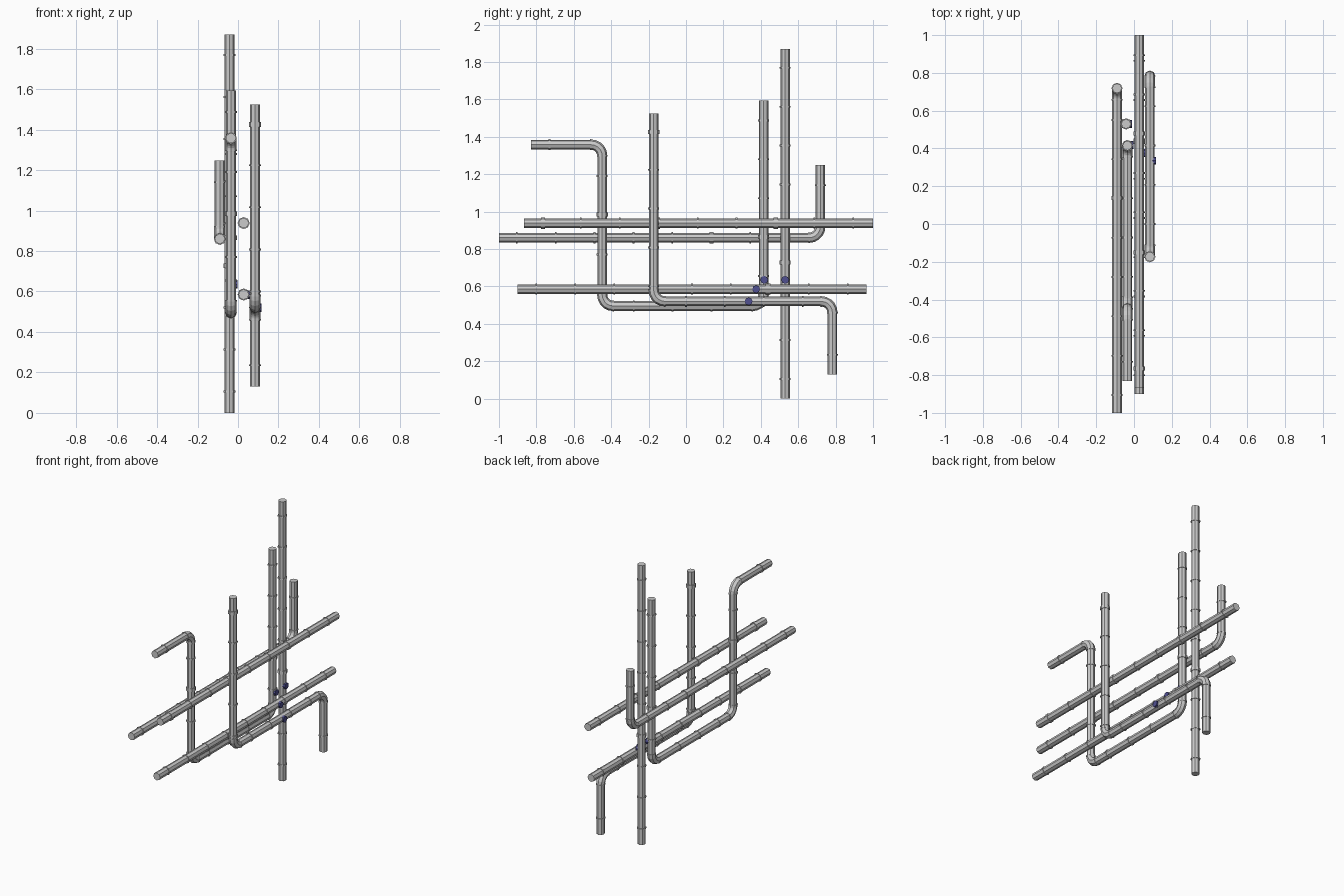
import bpy, bmesh, math
from mathutils import Vector

if "Cube" in bpy.data.objects:
    bpy.data.objects.remove(bpy.data.objects["Cube"])

R = 0.0255      # pipe radius
BEND = 0.06     # elbow centreline radius
SIDES = 8
X = Vector((1, 0, 0))


def sweep(name, pts, radius):
    """Capped tube along a path lying in a plane of constant x."""
    bm = bmesh.new()
    rings = []
    for i, p in enumerate(pts):
        t = (pts[min(i + 1, len(pts) - 1)] - pts[max(i - 1, 0)]).normalized()
        n = t.cross(X)
        rings.append([bm.verts.new(p + radius * (math.cos(a) * X + math.sin(a) * n))
                      for a in (2 * math.pi * k / SIDES for k in range(SIDES))])
    for a, b in zip(rings, rings[1:]):
        for k in range(SIDES):
            j = (k + 1) % SIDES
            bm.faces.new((a[k], a[j], b[j], b[k]))
    bm.faces.new(rings[0])
    bm.faces.new(rings[-1])
    bmesh.ops.recalc_face_normals(bm, faces=bm.faces)
    me = bpy.data.meshes.new(name)
    bm.to_mesh(me)
    bm.free()
    ob = bpy.data.objects.new(name, me)
    bpy.context.collection.objects.link(ob)
    return ob


def collar(name, p, d, length, radius):
    sweep(name, [p - d * length / 2, p + d * length / 2], radius)


def pipe(name, x, corners, bands, wide=()):
    """Pipe with rounded elbows; bands are (segment, coordinate) pairs."""
    c = [Vector((x, y, z)) for y, z in corners]
    path = [c[0]]
    for p, q, r in zip(c, c[1:], c[2:]):
        d1, d2 = (q - p).normalized(), (r - q).normalized()
        arc = []
        for k in range(6):
            a = math.pi / 2 * k / 5
            arc.append(q - BEND * d1 * (1 - math.sin(a)) + BEND * d2 * (1 - math.cos(a)))
        path += arc
        # slightly fatter elbow fitting with an end ring on each side
        sweep(name + "_elbow", [arc[0] - d1 * 0.002] + arc[1:-1] + [arc[-1] + d2 * 0.002], R + 0.002)
        collar(name + "_elbow_ring", arc[0], d1, 0.008, R + 0.0035)
        collar(name + "_elbow_ring", arc[-1], d2, 0.008, R + 0.0035)
    sweep(name, path + [c[-1]], R)
    for items, length, rad in ((bands, 0.009, R + 0.004), (wide, 0.022, R + 0.0045)):
        for seg, v in items:
            d = (c[seg + 1] - c[seg]).normalized()
            p = c[seg].copy()
            p[1 if abs(d.y) > 0.5 else 2] = v
            collar(name + "_collar", p, d, length, rad)


def run(seg, start, count, step=0.208):
    return [(seg, start + step * i) for i in range(count)]


# straight pipes
pipe("riser_pipe", -0.042, [(0.53, 0), (0.53, 1.87)], run(0, 0.105, 9), [(0, 0.727)])
pipe("upper_pipe", 0.028, [(-0.865, 0.938), (1.0, 0.938)], run(0, -0.77, 9),
     [(0, -0.765), (0, -0.15), (0, 0.48)])
pipe("lower_pipe", 0.028, [(-0.9, 0.585), (0.965, 0.585)], run(0, -0.8, 9), [(0, 0.435)])

# bent pipes
pipe("hook_pipe", -0.09, [(-1.0, 0.86), (0.718, 0.86), (0.718, 1.248)],
     run(0, -0.905, 8) + [(1, 1.14)], [(0, 0.137)])
pipe("step_pipe", -0.035, [(-0.83, 1.358), (-0.448, 1.358), (-0.448, 0.495), (0.415, 0.495), (0.415, 1.593)],
     [(0, -0.73), (1, 1.19), (1, 0.77)] + run(2, -0.28, 3) + run(3, 0.655, 5),
     [(1, 0.985), (3, 0.865)])
pipe("drop_pipe", 0.084, [(-0.173, 1.525), (-0.173, 0.52), (0.783, 0.52), (0.783, 0.13)],
     run(1 - 1, 0.60, 5) + run(1, 0.0, 4) + [(2, 0.235)], [(0, 1.425)])

# small blue marker buttons on the right-hand side of four pipes
blue = bpy.data.materials.new("button_blue")
blue.diffuse_color = (0.08, 0.08, 0.28, 1)
blue.use_nodes = True
blue.node_tree.nodes["Principled BSDF"].inputs["Base Color"].default_value = blue.diffuse_color
for x, y, z in ((-0.035, 0.418, 0.635), (-0.042, 0.53, 0.635), (0.028, 0.375, 0.585), (0.084, 0.335, 0.52)):
    bpy.ops.mesh.primitive_cylinder_add(vertices=8, radius=0.021, depth=0.02,
                                        location=(x + 0.022, y, z), rotation=(0, math.pi / 2, 0))
    bpy.context.object.name = "marker_button"
    bpy.context.object.data.materials.append(blue)
